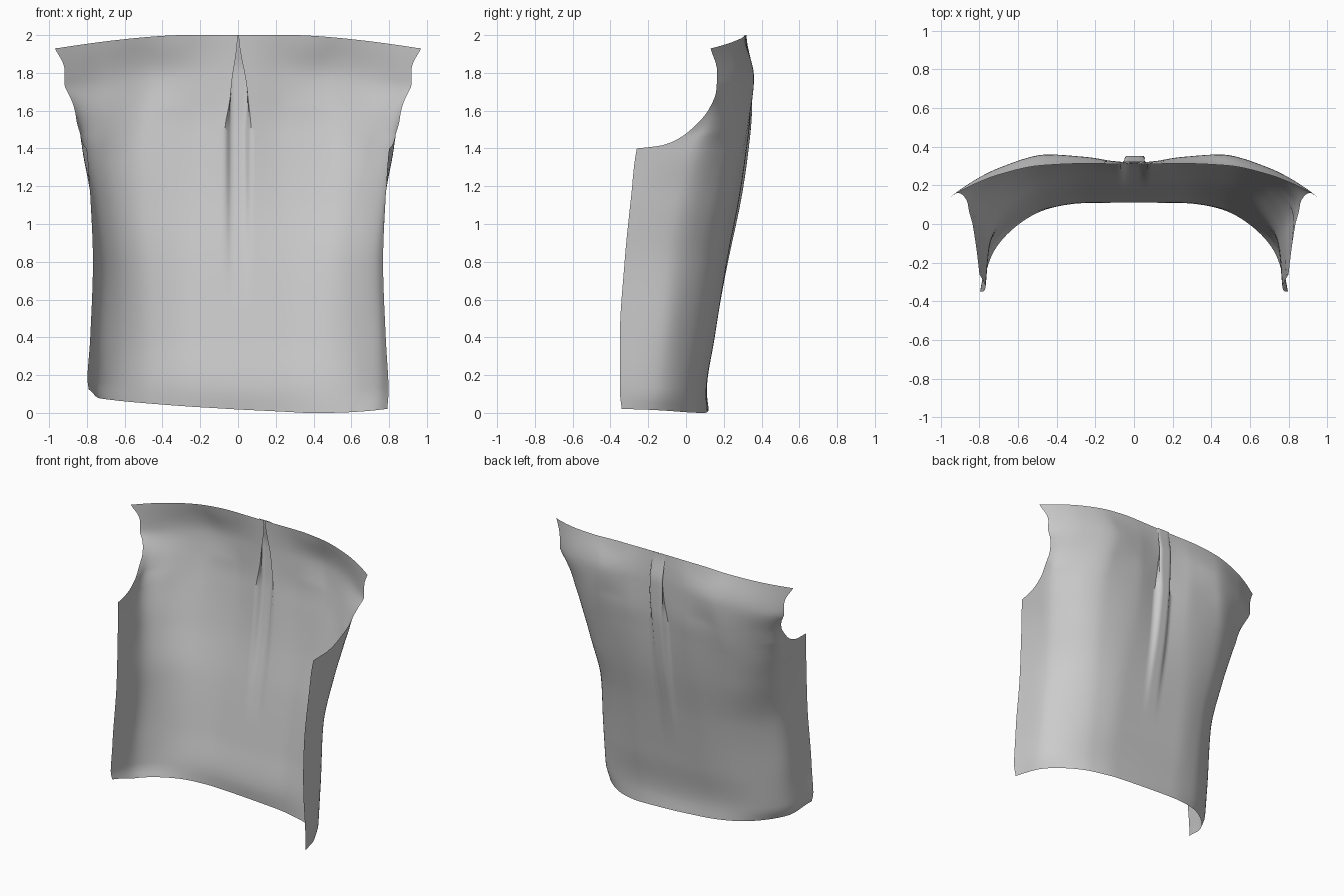
import bpy, bmesh

if "Cube" in bpy.data.objects:
    bpy.data.objects.remove(bpy.data.objects["Cube"])

# Half cross-sections of the untrimmed panel: (z, [(x, y) from centre to side])
ROWS = [
    (0.00, [(0, .12), (.25, .114), (.45, .077), (.62, -.02), (.735, -.16), (.79, -.34)]),
    (0.10, [(0, .11), (.25, .108), (.45, .08), (.64, -.01), (.755, -.15), (.797, -.35)]),
    (0.40, [(0, .152), (.25, .152), (.45, .122), (.64, .02), (.755, -.13), (.782, -.35)]),
    (0.80, [(0, .215), (.25, .217), (.47, .18), (.65, .06), (.745, -.1), (.768, -.325)]),
    (1.15, [(0, .27), (.25, .285), (.50, .255), (.69, .14), (.78, -.04), (.782, -.29)]),
    (1.40, [(0, .295), (.25, .322), (.50, .305), (.71, .205), (.825, .03), (.80, -.26)]),
    (1.58, [(0, .308), (.25, .342), (.48, .338), (.71, .25), (.845, .125), (.885, -.03)]),
    (1.78, [(0, .312), (.25, .347), (.45, .36), (.70, .29), (.86, .205), (.948, .14)]),
    (2.00, [(0, .31), (.25, .313), (.48, .303), (.70, .255), (.85, .195), (.97, .13)]),
]
# Armhole edge: depth y at height z
ARM_Z = [1.40, 1.415, 1.45, 1.50, 1.60, 1.70, 1.80, 1.93]
ARM_Y = [-.26, -.13, -.04, .03, .12, .16, .165, .13]
ROW_Z = [r[0] for r in ROWS]
IDX = list(range(6))


def smooth(t):
    t = max(0.0, min(1.0, t))
    return t * t * (3 - 2 * t)


def mix(a, b, t):
    return a + (b - a) * t


def curve(k, p, t, flat_start=False):
    """Smooth interpolation without overshoot through values p at knots k."""
    n = len(p) - 1
    i = 0
    while i < n - 1 and t > k[i + 1]:
        i += 1
    d = [(p[j + 1] - p[j]) / (k[j + 1] - k[j]) for j in range(n)]

    def slope(j):
        if j == 0:
            return 0.0 if flat_start else d[0]
        if j == n:
            return d[-1]
        a, b = d[j - 1], d[j]
        return 2 * a * b / (a + b) if a * b > 0 else 0.0
    w = k[i + 1] - k[i]
    f = (t - k[i]) / w
    g, h = f * f, f * f * f
    return ((2*h - 3*g + 1) * p[i] + (h - 2*g + f) * slope(i) * w
            + (3*g - 2*h) * p[i + 1] + (h - g) * slope(i + 1) * w)


# Box pleat: flat x, folded x and outward offset
FLAT = [0, .018, .035, .045, .055, .07, .09, .13, .19]
FOLD = [0, .025, .045, .052, .04, 0, .06, .13, .19]
PUSH = [.04, .04, .038, .028, .016, 0, 0, 0, 0]
SIDE = 28


def half_row(z, side):
    xs = [curve(ROW_Z, [r[1][k][0] for r in ROWS], z) for k in IDX]
    ys = [curve(ROW_Z, [r[1][k][1] for r in ROWS], z) for k in IDX]
    drop = .07 * max(0, (z - 1.4) / .6)
    # trim the section where it meets the armhole
    end = 5.0
    if z > 1.4:
        edge = curve(ARM_Z, ARM_Y, z - drop)
        lo, hi = 2.0, 5.0
        for _ in range(25):
            m = (lo + hi) / 2
            lo, hi = (m, hi) if curve(IDX, ys, m, True) > edge else (lo, m)
        end = lo
    cols = [x / .25 for x in FLAT] + [.88]
    cols += [1 + (end - 1) * i / SIDE for i in range(SIDE + 1)]
    fold = smooth((z - 1.48) / .25)
    rise = smooth((z - .5) / 1.1) * (1 - .75 * smooth((z - 1.8) / .2))
    gap = .003 + .04 * smooth((2 - z) / .32)
    low = max(0, 1 - z / .5) ** 2
    pts = []
    for i, s in enumerate(cols):
        x, y = curve(IDX, xs, s), curve(IDX, ys, s, True)
        h = z - drop * min(1, max(0, (x - .3) / .66)) ** 1.5
        if i < len(FLAT):
            fx = gap if i == 5 else FOLD[i]
            x = mix(FLAT[i], max(fx, gap) if i == 4 else fx, fold)
            y += PUSH[i] * rise
        # hem climbs towards one side
        if side < 0:
            h += low * (.018 + .075 * s / 5 + .03 * smooth((s - 4) / 1))
        else:
            h += low * (.018 * max(0, 1 - s / 1.5) + .02 * smooth((s - 2) / 3))
        pts.append((side * x + .02 * (2 - z) * fold * (i < 7), y, h))
    return pts


# Heights of the rows, packed closer together at the underarm
heights = [1.4 * i / 34 for i in range(34)]
heights += [1.4 + .6 * (i / 32) ** 1.7 for i in range(33)]

bm = bmesh.new()
grid = []
for z in heights:
    left, right = half_row(z, -1), half_row(z, 1)
    mid = tuple((a + b) / 2 for a, b in zip(left[0], right[0]))
    grid.append([bm.verts.new(p) for p in left[:0:-1] + [mid] + right[1:]])
for a, b in zip(grid, grid[1:]):
    for i in range(len(a) - 1):
        bm.faces.new((a[i + 1], a[i], b[i], b[i + 1]))

# Back panel of the garment
mesh = bpy.data.meshes.new("back_panel")
bm.to_mesh(mesh)
bm.free()
panel = bpy.data.objects.new("back_panel", mesh)
bpy.context.collection.objects.link(panel)
bpy.context.view_layer.objects.active = panel
panel.select_set(True)
bpy.ops.object.shade_smooth_by_angle(angle=0.9)
